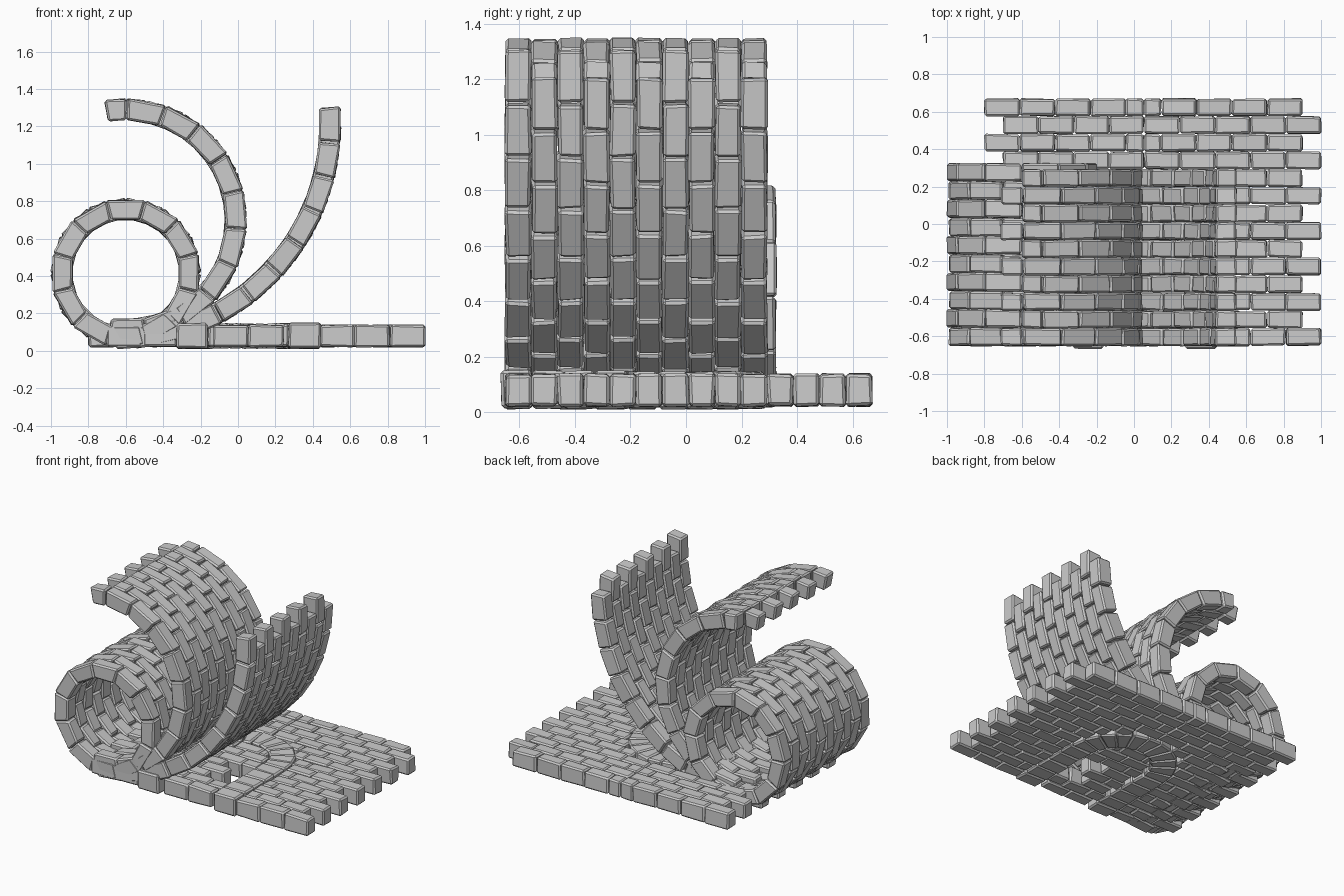
import bpy, bmesh, random
from math import sin, cos, pi, radians, sqrt

if "Cube" in bpy.data.objects:
    bpy.data.objects.remove(bpy.data.objects["Cube"])

random.seed(4)
P = 0.0945          # row pitch along y
L = 0.189           # brick length
Y0 = -0.652         # front edge


def brick(bm, fn, s0, s1, y0, y1, t0, t1, j=0.004):
    """Slightly irregular brick; fn maps (along, across, through) to space."""
    v = []
    for s in (s0, s1):
        for y in (y0, y1):
            for t in (t0, t1):
                p = fn(s, y, t)
                v.append(bm.verts.new([c + random.uniform(-j, j) for c in p]))
    for f in ((0, 1, 3, 2), (4, 6, 7, 5), (0, 4, 5, 1),
              (2, 3, 7, 6), (0, 2, 6, 4), (1, 5, 7, 3)):
        bm.faces.new([v[i] for i in f])


def finish(bm, name):
    bmesh.ops.recalc_face_normals(bm, faces=bm.faces)
    me = bpy.data.meshes.new(name)
    bm.to_mesh(me)
    bm.free()
    ob = bpy.data.objects.new(name, me)
    bpy.context.collection.objects.link(ob)
    m = ob.modifiers.new("worn_edges", 'BEVEL')
    m.width = 0.010
    m.segments = 1
    m.limit_method = 'NONE'


# flat brick floor with an arch set into it
CX, CY, RI, RO = 0.055, -0.10, 0.215, 0.385


def half_width(y, r):
    if y < CY:
        return r
    return sqrt(max(0, r * r - (y - CY) ** 2))


def flat(s, y, t):
    return (s, y, t)


bm = bmesh.new()
for i in range(14):
    y = Y0 + (i + 0.5) * P
    start = -0.8 if i % 2 else -0.7
    wo, wi = half_width(y, RO), half_width(y, RI)
    spans = [(-9, CX - wo), (CX - wi, CX + wi), (CX + wo, 9)]
    for k in range(9):
        a, b = start + k * L, start + (k + 1) * L
        for n, (lo, hi) in enumerate(spans):
            s0, s1 = max(a, lo), min(b, hi)
            hole = n == 1 and i in (2, 3, 4) and (s0 + s1) / 2 > (0.0 if i != 3 else 0.12)
            if s1 - s0 > 0.03 and not hole:
                brick(bm, flat, s0 + .001, s1 - .001, y - P / 2 + .001, y + P / 2 - .001, 0.022, 0.137)
finish(bm, "floor_bricks")

# arch: straight jambs and a half ring of wedge stones
bm = bmesh.new()
for side in (-1, 1):
    for k in range(5):
        h = (CY + 0.665) / 5
        xs = sorted((CX + side * RI, CX + side * RO))
        brick(bm, flat, xs[0], xs[1], -0.665 + k * h, -0.665 + (k + 1) * h - .002, 0.013, 0.148)
N = 11
for k in range(N):
    brick(bm, lambda s, y, t: (CX + y * cos(s), CY + y * sin(s), t),
          pi * k / N + .004, pi * (k + 1) / N - .004, RI, RO, 0.013, 0.146)
finish(bm, "arch_stones")


# curled walls: each row follows an arc, alternate rows shifted half a brick
def curled(name, cx, cz, r, thick, rows, pitch, step, spans):
    bm = bmesh.new()

    def bend(s, y, t):
        a = radians(s)
        return (cx + t * cos(a), y, cz + t * sin(a))
    for i in range(rows):
        y = Y0 + i * pitch
        lo, hi, phase = spans[i % 2]
        s = phase
        while s > lo:
            top = min(s, hi)
            if top > s - step:
                brick(bm, bend, s - step + .25, top - .25, y + .001, y + pitch - .001,
                      r - thick / 2, r + thick / 2)
            s -= step
    finish(bm, name)


curled("rolled_wall", -0.6, 0.415, 0.348, 0.108, 10, 0.0977, 30,
       ((-90 + 15 - 345, 300, -75), (-90 - 345, 300, -90)))
curled("half_curl_wall", -0.6, 0.70, 0.592, 0.112, 10, P, 18.8,
       ((-82, 100.3, 108.2), (-82, 90, 98.8)))
curled("quarter_curl_wall", -0.65, 1.21, 1.145, 0.112, 10, P, 9.5,
       ((-84, 90, 4.75), (-84, 90, 0)))
